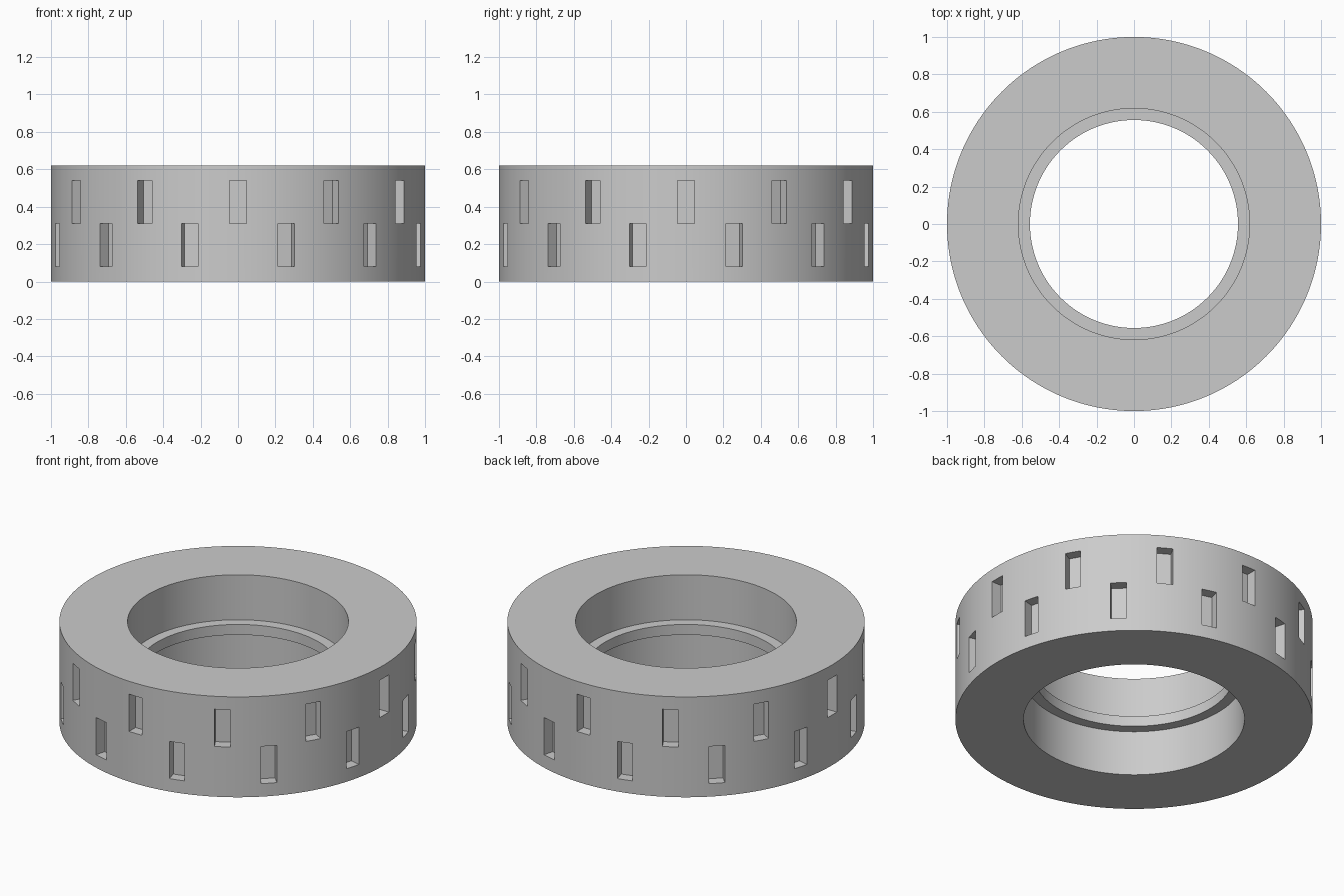
import bpy, bmesh, math
from mathutils import Matrix

cube = bpy.data.objects.get("Cube")
if cube:
    bpy.data.objects.remove(cube, do_unlink=True)

HEIGHT, SEGMENTS = 0.62, 192
OUTER, BORE, LIP = 1.0, 0.618, 0.556
LIP_LOW, LIP_HIGH = 0.278, 0.342
SLOT_WIDTH, SLOT_HEIGHT, SLOT_FLOOR, SLOT_REACH = 0.09, 0.23, 0.935, 1.1
SLOTS_PER_ROW = 12

grey = bpy.data.materials.new("light grey")
grey.use_nodes = True
grey.diffuse_color = (0.6, 0.6, 0.6, 1)
grey.node_tree.nodes["Principled BSDF"].inputs["Base Color"].default_value = (0.6, 0.6, 0.6, 1)


def make_object(name, bm):
    bmesh.ops.recalc_face_normals(bm, faces=bm.faces)
    mesh = bpy.data.meshes.new(name)
    bm.to_mesh(mesh)
    bm.free()
    obj = bpy.data.objects.new(name, mesh)
    bpy.context.collection.objects.link(obj)
    mesh.materials.append(grey)
    return obj


# Ring body: closed cross-section revolved round z, with a lip inside the bore
profile = [(OUTER, 0), (OUTER, HEIGHT), (BORE, HEIGHT), (BORE, LIP_HIGH),
           (LIP, LIP_HIGH), (LIP, LIP_LOW), (BORE, LIP_LOW), (BORE, 0)]
bm = bmesh.new()
loops = []
for i in range(SEGMENTS):
    a = math.tau * i / SEGMENTS
    loops.append([bm.verts.new((r * math.cos(a), r * math.sin(a), z)) for r, z in profile])
for i, loop in enumerate(loops):
    after = loops[(i + 1) % SEGMENTS]
    for j in range(len(profile)):
        k = (j + 1) % len(profile)
        bm.faces.new((loop[j], after[j], after[k], loop[k]))
ring = make_object("ring_body", bm)

# Slot cutters: two staggered rows of radial boxes
bm = bmesh.new()
step = math.tau / SLOTS_PER_ROW
for z, offset in ((0.195, step / 2), (0.425, 0)):
    for i in range(SLOTS_PER_ROW):
        place = (Matrix.Rotation(i * step + offset, 4, 'Z')
                 @ Matrix.Translation(((SLOT_FLOOR + SLOT_REACH) / 2, 0, z))
                 @ Matrix.Diagonal((SLOT_REACH - SLOT_FLOOR, SLOT_WIDTH, SLOT_HEIGHT, 1)))
        bmesh.ops.create_cube(bm, size=1, matrix=place)
cutter = make_object("slot_cutter", bm)

# Cut the slots, then remove the helper
cut = ring.modifiers.new("slots", 'BOOLEAN')
cut.operation = 'DIFFERENCE'
cut.solver = 'EXACT'
cut.object = cutter
bpy.ops.object.select_all(action='DESELECT')
ring.select_set(True)
bpy.context.view_layer.objects.active = ring
bpy.ops.object.modifier_apply(modifier=cut.name)
bpy.data.objects.remove(cutter, do_unlink=True)

bpy.ops.object.shade_smooth_by_angle(angle=math.radians(30))
